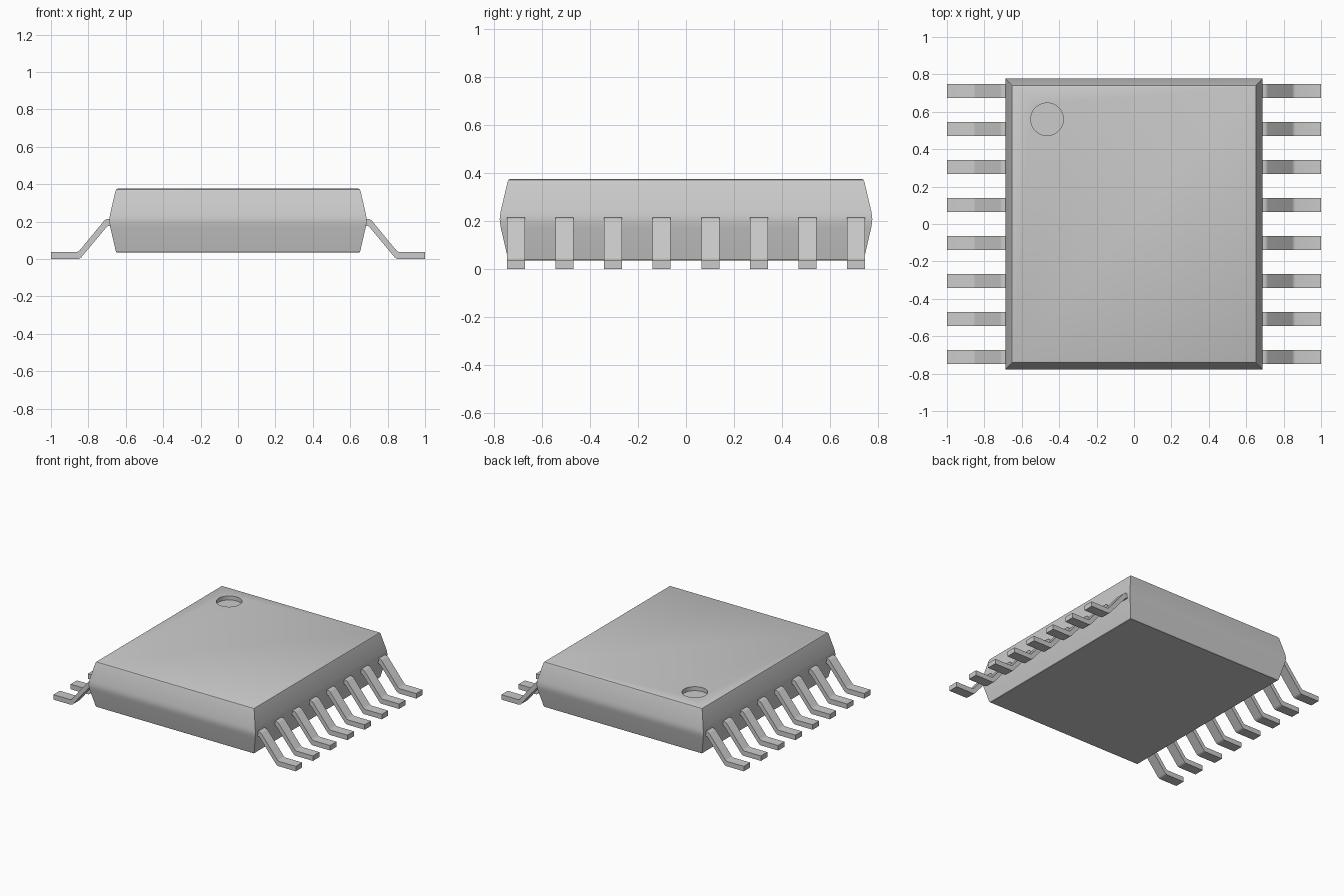
import bpy, bmesh, math

if "Cube" in bpy.data.objects:
    bpy.data.objects.remove(bpy.data.objects["Cube"])

grey = bpy.data.materials.new("grey")
grey.diffuse_color = (0.6, 0.6, 0.6, 1)
grey.use_nodes = True
grey.node_tree.nodes["Principled BSDF"].inputs["Base Color"].default_value = grey.diffuse_color


def make_object(name, bm):
    bmesh.ops.recalc_face_normals(bm, faces=bm.faces)
    mesh = bpy.data.meshes.new(name)
    bm.to_mesh(mesh)
    bm.free()
    mesh.materials.append(grey)
    obj = bpy.data.objects.new(name, mesh)
    bpy.context.collection.objects.link(obj)
    return obj


def activate(obj):
    bpy.ops.object.select_all(action='DESELECT')
    obj.select_set(True)
    bpy.context.view_layer.objects.active = obj


def smooth(obj):
    activate(obj)
    bpy.ops.object.shade_smooth_by_angle(angle=math.radians(30))


# Package body: stacked rectangles (height, inset), tapering both ways from a soft waist
HX, HY = 0.688, 0.778
levels = [(0.036, 0.040), (0.041, 0.035), (0.17, 0.005), (0.19, 0.0015), (0.207, 0),
          (0.224, 0.0015), (0.244, 0.005), (0.364, 0.033), (0.372, 0.037), (0.376, 0.045)]
bm = bmesh.new()
rings = [[bm.verts.new((sx * (HX - d), sy * (HY - d), z))
          for sx, sy in ((-1, -1), (1, -1), (1, 1), (-1, 1))] for z, d in levels]
for a, b in zip(rings, rings[1:]):
    for i in range(4):
        j = (i + 1) % 4
        bm.faces.new((a[i], a[j], b[j], b[i]))
bm.faces.new(rings[0][::-1])
bm.faces.new(rings[-1])
body = make_object("package_body", bm)

# Round index dimple sunk into the top
bm = bmesh.new()
bmesh.ops.create_cone(bm, cap_ends=True, segments=48, radius1=0.087, radius2=0.087, depth=0.2)
bmesh.ops.translate(bm, verts=bm.verts, vec=(-0.465, 0.56, 0.446))
cutter = make_object("dimple_cutter", bm)
cutter.hide_render = True
mod = body.modifiers.new("dimple", 'BOOLEAN')
mod.operation = 'DIFFERENCE'
mod.solver = 'EXACT'
mod.object = cutter
activate(body)
bpy.ops.object.modifier_apply(modifier=mod.name)
bpy.data.objects.remove(cutter)
smooth(body)

# Gull-wing pins: bent strip profile in x/z, extruded along y
outer = [(0.66, 0.214), (0.697, 0.214), (0.707, 0.212), (0.716, 0.205),
         (0.846, 0.047), (0.854, 0.040), (0.864, 0.037), (1.0, 0.037)]
inner = [(1.0, 0.0), (0.860, 0.0), (0.848, 0.002), (0.838, 0.009),
         (0.702, 0.172), (0.696, 0.176), (0.688, 0.178), (0.66, 0.178)]
PIN_WIDTH = 0.075
for side, label in ((1, "right"), (-1, "left")):
    for n in range(8):
        y = -0.71 + n * 1.42 / 7
        bm = bmesh.new()
        face = bm.faces.new([bm.verts.new((side * x, y - PIN_WIDTH / 2, z))
                             for x, z in outer + inner])
        ext = bmesh.ops.extrude_face_region(bm, geom=[face])
        bmesh.ops.translate(bm, vec=(0, PIN_WIDTH, 0),
                            verts=[v for v in ext["geom"] if isinstance(v, bmesh.types.BMVert)])
        smooth(make_object(f"{label}_pin_{n + 1}", bm))
